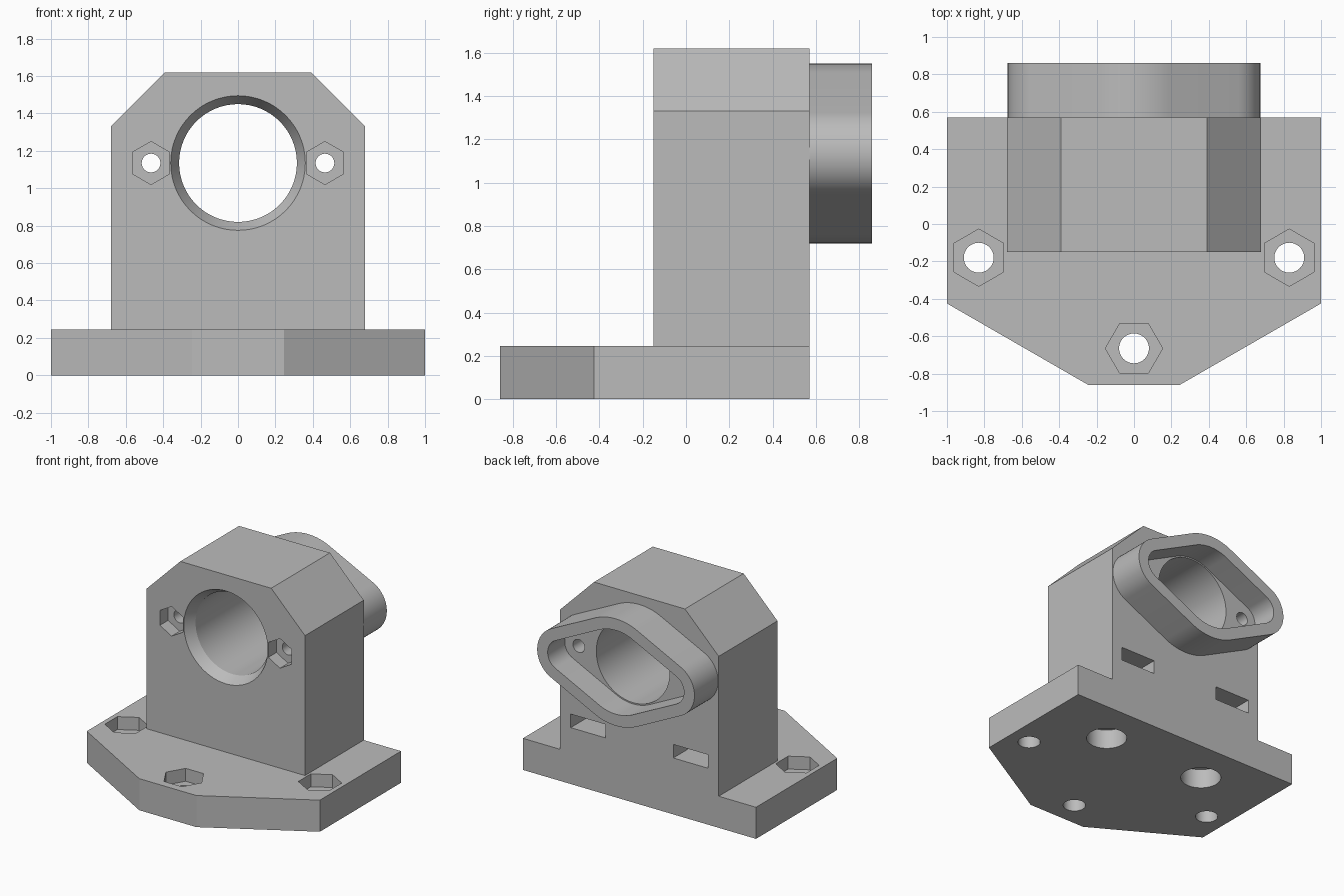
import bpy
import bmesh
from math import acos, cos, pi, sin

old = bpy.data.objects.get("Cube")
if old:
    bpy.data.objects.remove(old, do_unlink=True)

grey = bpy.data.materials.new("plain grey")
grey.use_nodes = True
grey.diffuse_color = (0.5, 0.5, 0.5, 1)
grey.node_tree.nodes["Principled BSDF"].inputs["Base Color"].default_value = (0.5, 0.5, 0.5, 1)

FRONT, BACK, END = -0.15, 0.57, 0.86     # pillar front, pillar back, socket rim
TOP = 0.245                              # top of the base plate
AXIS_Z = 1.135                           # height of the bore
EAR = 0.465                              # sideways offset of the socket screws


def ring(radius, cx=0, cy=0, sides=64, turn=0):
    return [(cx + radius * cos(turn + 2 * pi * i / sides),
             cy + radius * sin(turn + 2 * pi * i / sides)) for i in range(sides)]


def mirrored(half):
    """Complete a right-hand outline by mirroring it across x = 0."""
    return half + [(-u, v) for u, v in reversed(half)]


def box(cx, cy, w, h):
    return [(cx + sx * w / 2, cy + sy * h / 2)
            for sx, sy in ((-1, -1), (1, -1), (1, 1), (-1, 1))]


def eared_outline(big, small, steps=20):
    """Tangent hull of a central circle and one small circle on each side."""
    a = acos((big - small) / EAR)
    half = []
    for start, stop, r, cx in ((-pi / 2, -a, big, 0), (-a, a, small, EAR),
                               (a, pi / 2, big, 0)):
        for i in range(steps + 1):
            t = start + (stop - start) * i / steps
            half.append((cx + r * cos(t), AXIS_Z + r * sin(t)))
    # the top and bottom points lie on the mirror line, so keep them once
    return half + [(-u, v) for u, v in reversed(half[1:-1])]


def loft(name, sections, axis):
    """Solid through (outline, position) sections along the y or z axis."""
    bm = bmesh.new()
    loops = []
    for outline, p in sections:
        loops.append([bm.verts.new((u, p, v) if axis == "y" else (u, v, p))
                      for u, v in outline])
    n = len(loops[0])
    for a, b in zip(loops, loops[1:]):
        for i in range(n):
            bm.faces.new((a[i], a[(i + 1) % n], b[(i + 1) % n], b[i]))
    bm.faces.new(loops[0])
    bm.faces.new(loops[-1])
    bmesh.ops.recalc_face_normals(bm, faces=bm.faces)
    mesh = bpy.data.meshes.new(name)
    bm.to_mesh(mesh)
    bm.free()
    mesh.materials.append(grey)
    obj = bpy.data.objects.new(name, mesh)
    bpy.context.collection.objects.link(obj)
    return obj


def prism(name, outline, lo, hi, axis):
    return loft(name, [(outline, lo), (outline, hi)], axis)


def combine(target, tool, operation):
    """Apply a boolean and discard the tool."""
    mod = target.modifiers.new(tool.name, "BOOLEAN")
    mod.operation, mod.solver, mod.object = operation, "EXACT", tool
    bpy.context.view_layer.objects.active = target
    bpy.ops.object.modifier_apply(modifier=mod.name)
    bpy.data.objects.remove(tool, do_unlink=True)


# base plate, pillar and socket joined into one solid
bracket = prism("bearing_bracket", mirrored([(0.245, -0.86), (1, -0.425), (1, BACK)]),
                0, TOP, "z")
pillar = prism("pillar", mirrored([(0.68, 0.1), (0.68, 1.33), (0.39, 1.62)]),
               FRONT, BACK, "y")
socket = prism("socket", eared_outline(0.415, 0.21), 0.45, END, "y")
for part in (pillar, socket):
    combine(bracket, part, "UNION")

cutters = []

# socket recess and the bore with its flared mouth
cutters.append(prism("recess", eared_outline(0.325, 0.12), 0.65, 1, "y"))
cutters.append(loft("bore", [(ring(r, 0, AXIS_Z), y) for r, y in
                             ((0.36, -0.3), (0.36, FRONT), (0.315, -0.07), (0.315, 0.75))], "y"))

# base screws with hexagonal pockets
for x, y, turn in ((0, -0.665, 0), (-0.83, -0.18, pi / 6), (0.83, -0.18, pi / 6)):
    cutters.append(prism("base_hole", ring(0.08, x, y, 32), -0.1, 0.4, "z"))
    cutters.append(prism("base_pocket", ring(0.153, x, y, 6, turn), TOP - 0.1, 0.4, "z"))

for s in (-1, 1):
    # socket screws with hexagonal pockets in the pillar front
    x = s * EAR
    cutters.append(prism("socket_hole", ring(0.05, x, AXIS_Z, 32), -0.3, 0.75, "y"))
    cutters.append(prism("socket_pocket", ring(0.115, x, AXIS_Z, 6, pi / 6),
                         -0.3, FRONT + 0.1, "y"))
    # counterbored holes from below, meeting nut slots from the back
    x = s * 0.44
    cutters.append(loft("mount_hole", [(ring(r, x, 0.22, 48), z) for r, z in
                                       ((0.144, -0.1), (0.144, 0.15), (0.08, 0.15), (0.08, 0.65))], "z"))
    cutters.append(prism("nut_slot", box(x, 0.49, 0.3, 0.105), 0.07, 0.7, "y"))

for cutter in cutters:
    combine(bracket, cutter, "DIFFERENCE")

# smooth round walls, crisp edges
bpy.ops.object.select_all(action="DESELECT")
bracket.select_set(True)
bpy.context.view_layer.objects.active = bracket
bpy.ops.object.shade_smooth_by_angle(angle=pi / 8)
